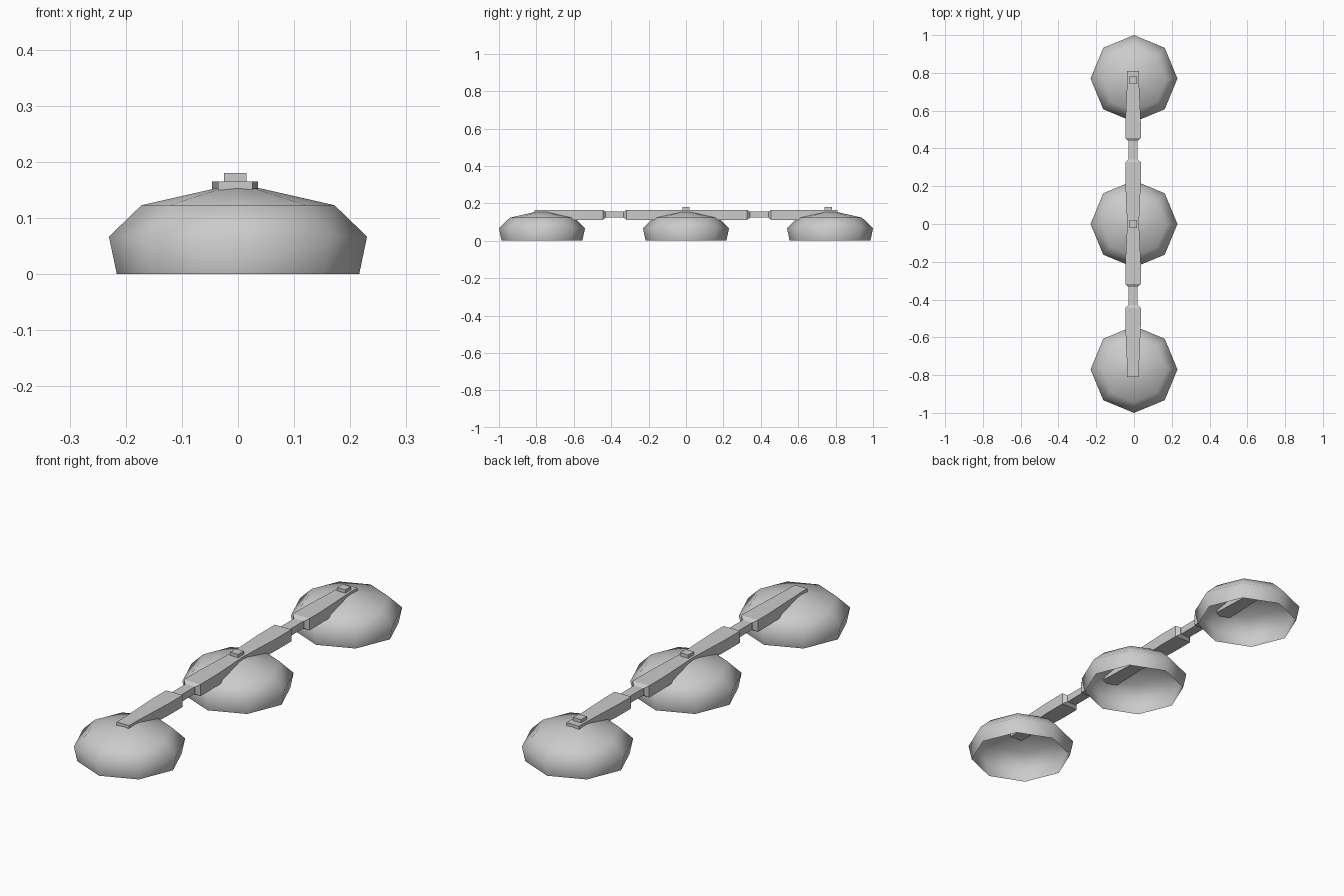
import bpy, bmesh, math

if "Cube" in bpy.data.objects:
    bpy.data.objects.remove(bpy.data.objects["Cube"])

X0 = -0.005  # the bar sits very slightly off centre


def make_object(name, bm, smooth=False):
    bmesh.ops.recalc_face_normals(bm, faces=bm.faces)
    for f in bm.faces:
        f.smooth = smooth
    me = bpy.data.meshes.new(name)
    bm.to_mesh(me)
    bm.free()
    ob = bpy.data.objects.new(name, me)
    bpy.context.collection.objects.link(ob)
    return ob


def loft(name, sections):
    """Rectangular sections along y: (y, half_width, z_bottom, z_top)."""
    bm = bmesh.new()
    rings = []
    for y, w, lo, hi in sections:
        rings.append([bm.verts.new((X0 + x, y, z)) for x, z in
                      ((-w, lo), (w, lo), (w, hi), (-w, hi))])
    for a, b in zip(rings, rings[1:]):
        for i in range(4):
            j = (i + 1) % 4
            bm.faces.new((a[i], a[j], b[j], b[i]))
    bm.faces.new(rings[0])
    bm.faces.new(rings[-1])
    return make_object(name, bm)


def dome(name, y):
    """Open-bottomed eight-sided shade."""
    bm = bmesh.new()
    rings = []
    for r, z in ((0.216, 0), (0.23, 0.067), (0.172, 0.123), (0.04, 0.153)):
        rings.append([bm.verts.new((r * math.cos(k * math.pi / 4),
                                    y + r * math.sin(k * math.pi / 4), z))
                      for k in range(8)])
    apex = bm.verts.new((0, y, 0.156))
    for k in range(8):
        j = (k + 1) % 8
        for a, b in zip(rings, rings[1:]):
            bm.faces.new((a[k], a[j], b[j], b[k]))
        bm.faces.new((rings[-1][k], rings[-1][j], apex))
    ob = make_object(name, bm, True)
    # recalc can flip open shells: make sure the crown faces up
    if ob.data.polygons[3].normal.z < 0:
        ob.data.flip_normals()
    return ob


# Three shades
for label, y in (("front", -0.77), ("middle", 0.0), ("back", 0.77)):
    dome(label + "_shade", y)

LO, HI = 0.112, 0.165    # full bar height
CLO, CHI = 0.123, 0.155  # slim connector height

# Middle bar, waisted at the centre with chamfered ends
loft("middle_bar", [(-0.333, 0.025, CLO, CHI), (-0.318, 0.041, LO, HI),
                    (-0.21, 0.041, LO, HI), (0, 0.031, LO, HI),
                    (0.22, 0.041, LO, HI), (0.327, 0.041, LO, HI),
                    (0.342, 0.025, CLO, CHI)])

# Outer bars, narrowing towards the tips, and slim connectors
for label, s, inner in (("front", -1, 0.445), ("back", 1, 0.455)):
    loft(label + "_bar", [(s * y, w, lo, hi) for y, w, lo, hi in (
        (inner - 0.015, 0.025, CLO, CHI), (inner, 0.041, LO, HI),
        (0.54, 0.041, LO, HI), (0.76, 0.031, LO, HI), (0.81, 0.031, LO, HI))])
    loft(label + "_connector", [(s * 0.32, 0.023, CLO, CHI),
                                (s * 0.46, 0.023, CLO, CHI)])

# Square mounting studs
for label, y in (("middle", 0.0), ("back", 0.76)):
    loft(label + "_stud", [(y - 0.02, 0.02, 0.16, 0.18),
                           (y + 0.02, 0.02, 0.16, 0.18)])
